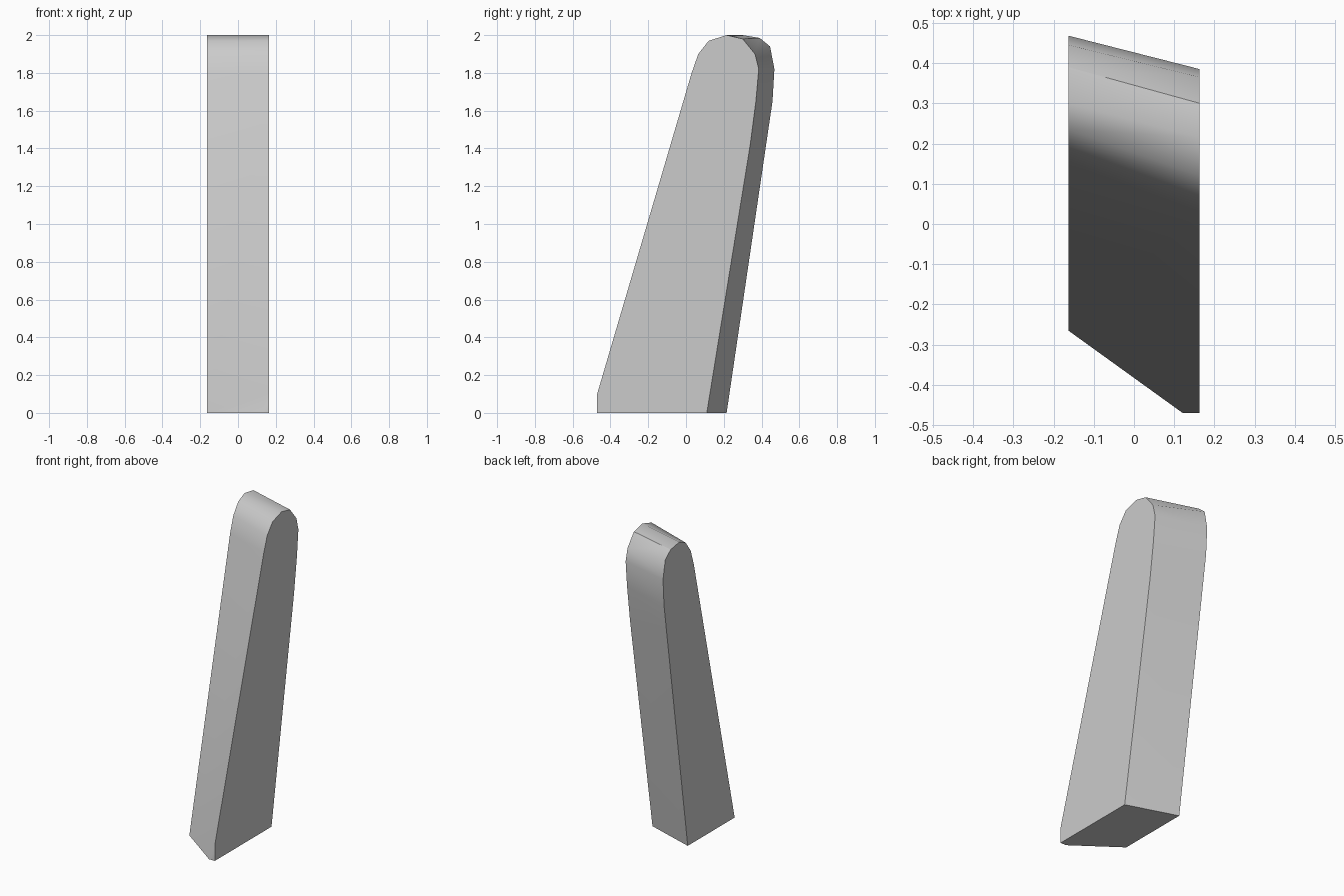
import bpy, bmesh, math

# Remove the default object
cube = bpy.data.objects.get("Cube")
if cube:
    bpy.data.objects.remove(cube, do_unlink=True)

# Single grey material
grey = bpy.data.materials.new("light_grey")
grey.use_nodes = True
COLOR = (0.6, 0.6, 0.6, 1)
grey.diffuse_color = COLOR
grey.node_tree.nodes["Principled BSDF"].inputs["Base Color"].default_value = COLOR

# Side outlines (y, z), from the front foot over the rounded tip to the back foot
LEFT = [(-.50, 0), (.03, 1.8), (.065, 1.9), (.12, 1.97), (.215, 2), (.30, 1.98),
        (.365, 1.9), (.385, 1.82), (.37, 1.65), (.34, 1.42), (.11, 0)]
RIGHT = [(-.265, 0), (.153, 1.8), (.185, 1.9), (.235, 1.97), (.30, 2), (.39, 1.985),
         (.445, 1.94), (.468, 1.82), (.458, 1.65), (.43, 1.46), (.215, 0)]
HALF_WIDTH = .163
FRONT_LIMIT = -.47

# Bridge the two outlines into a skewed, leaning blade
bm = bmesh.new()
left = [bm.verts.new((HALF_WIDTH, y, z)) for y, z in LEFT]
right = [bm.verts.new((-HALF_WIDTH, y, z)) for y, z in RIGHT]
bm.faces.new(left)
bm.faces.new(right[::-1])
for i in range(len(left)):
    j = (i + 1) % len(left)
    bm.faces.new((left[i], right[i], right[j], left[j]))

# Split the warped strips, then trim the front corner flat
strips = [f for f in bm.faces if len(f.verts) == 4]
bmesh.ops.triangulate(bm, faces=strips)
cut = bmesh.ops.bisect_plane(bm, geom=bm.verts[:] + bm.edges[:] + bm.faces[:],
                             plane_co=(0, FRONT_LIMIT, 0), plane_no=(0, -1, 0),
                             clear_outer=True)
bmesh.ops.holes_fill(bm, edges=[e for e in bm.edges if e.is_boundary])
bmesh.ops.recalc_face_normals(bm, faces=bm.faces[:])

mesh = bpy.data.meshes.new("leaning_blade")
bm.to_mesh(mesh)
bm.free()
mesh.materials.append(grey)
blade = bpy.data.objects.new("leaning_blade", mesh)
bpy.context.collection.objects.link(blade)

# Smooth round the tip, crisp rims
bpy.ops.object.select_all(action='DESELECT')
blade.select_set(True)
bpy.context.view_layer.objects.active = blade
bpy.ops.object.shade_smooth_by_angle(angle=math.radians(40))
